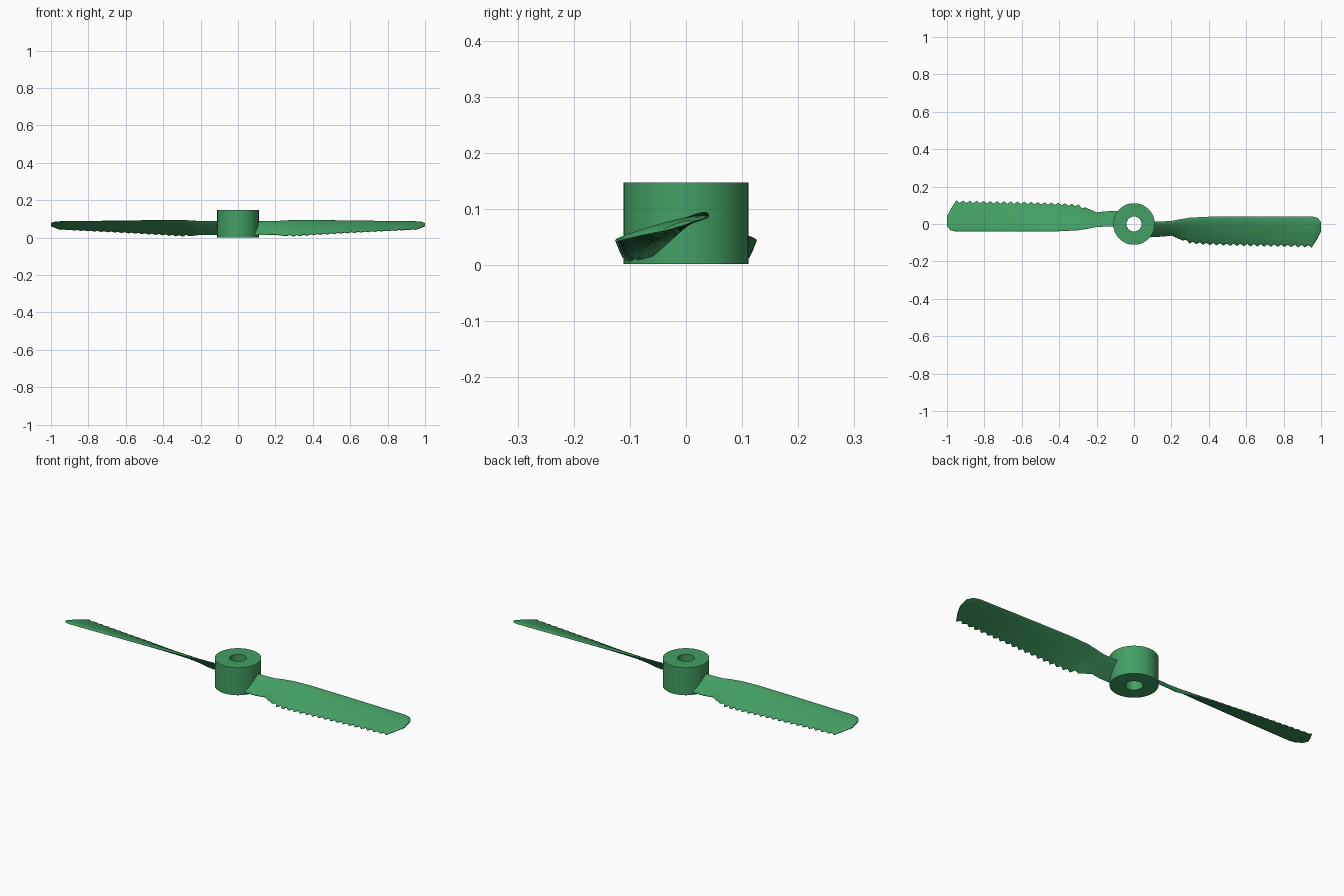
import bpy, bmesh, math
from mathutils import Vector

cube = bpy.data.objects.get("Cube")
if cube:
    bpy.data.objects.remove(cube)

green = bpy.data.materials.new("propeller green")
green.use_nodes = True
color = (0.056, 0.35, 0.127, 1)
green.diffuse_color = color
green.node_tree.nodes["Principled BSDF"].inputs["Base Color"].default_value = color


def finish(bm, name):
    bmesh.ops.recalc_face_normals(bm, faces=bm.faces)
    mesh = bpy.data.meshes.new(name)
    bm.to_mesh(mesh)
    bm.free()
    obj = bpy.data.objects.new(name, mesh)
    bpy.context.collection.objects.link(obj)
    mesh.materials.append(green)
    bpy.ops.object.select_all(action="DESELECT")
    obj.select_set(True)
    bpy.context.view_layer.objects.active = obj
    bpy.ops.object.shade_smooth_by_angle(angle=math.radians(35))
    return obj


# Hub: a tube revolved from a rectangular profile
def make_hub(outer=0.111, bore=0.04, bottom=0.002, top=0.147, sides=64):
    bm = bmesh.new()
    profile = [(bore, bottom), (outer, bottom), (outer, top), (bore, top)]
    rings = []
    for i in range(sides):
        a = math.tau * i / sides
        rings.append([bm.verts.new((r * math.cos(a), r * math.sin(a), z)) for r, z in profile])
    for i in range(sides):
        a, b = rings[i], rings[(i + 1) % sides]
        for k in range(4):
            bm.faces.new((a[k], b[k], b[(k + 1) % 4], a[(k + 1) % 4]))
    finish(bm, "hub")


# Blade stations: x, leading y, leading z, trailing y, trailing z, thickness
STATIONS = [
    (0.075, 0.014, 0.088, -0.068, 0.014, 0.008),
    (0.15, 0.014, 0.088, -0.067, 0.014, 0.008),
    (0.20, 0.016, 0.088, -0.061, 0.016, 0.008),
    (0.25, 0.026, 0.091, -0.083, 0.010, 0.009),
    (0.30, 0.034, 0.093, -0.105, 0.006, 0.010),
    (0.40, 0.039, 0.093, -0.113, 0.013, 0.010),
    (0.60, 0.041, 0.090, -0.119, 0.025, 0.010),
    (0.95, 0.041, 0.085, -0.126, 0.043, 0.009),
    (0.98, 0.034, 0.083, -0.080, 0.054, 0.007),
    (1.00, 0.012, 0.078, -0.040, 0.062, 0.003),
]
TOOTH_START, TOOTH_END, TEETH, TOOTH_DEPTH = 0.26, 0.95, 19, 0.014


def station_at(x):
    for a, b in zip(STATIONS, STATIONS[1:]):
        if x <= b[0]:
            f = (x - a[0]) / (b[0] - a[0])
            return [p + (q - p) * f for p, q in zip(a, b)]
    return list(STATIONS[-1])


def section(x, notch, steps=12):
    _, ly, lz, ty, tz, thick = station_at(x)
    lead, trail = Vector((x, ly, lz)), Vector((x, ty, tz))
    chord = trail - lead
    trail -= chord.normalized() * notch
    chord = trail - lead
    up = Vector((0, chord.z, -chord.y)).normalized()
    upper, lower = [], []
    for i in range(steps + 1):
        t = (1 - math.cos(math.pi * i / steps)) / 2
        bulge = math.sqrt(max(0, 4 * t * (1 - t))) * (1 - 0.45 * t)
        edge = 0.0015 * min(1, 4 * t)
        upper.append(lead + chord * t + up * (thick * 1.25 * bulge + edge))
        lower.append(lead + chord * t - up * (thick * 0.35 * bulge + edge))
    return upper + lower[:0:-1]


# Blade: twisted loft with a saw-tooth trailing edge
def make_blade(name, turn):
    pitch = (TOOTH_END - TOOTH_START) / TEETH
    cuts = [(s[0], 0) for s in STATIONS if s[0] < TOOTH_START or s[0] > TOOTH_END]
    for i in range(TEETH):
        x = TOOTH_START + i * pitch
        cuts += [(x, 0), (x + pitch * 0.5, TOOTH_DEPTH)]
    cuts.append((TOOTH_END, 0))
    bm = bmesh.new()
    loops = [[bm.verts.new((turn * p.x, turn * p.y, p.z)) for p in section(x, n)]
             for x, n in sorted(cuts)]
    count = len(loops[0])
    for a, b in zip(loops, loops[1:]):
        for k in range(count):
            j = (k + 1) % count
            bm.faces.new((a[k], a[j], b[j], b[k]))
    bm.faces.new(loops[0])
    bm.faces.new(loops[-1])
    finish(bm, name)


make_hub()
make_blade("left_blade", 1)
make_blade("right_blade", -1)
